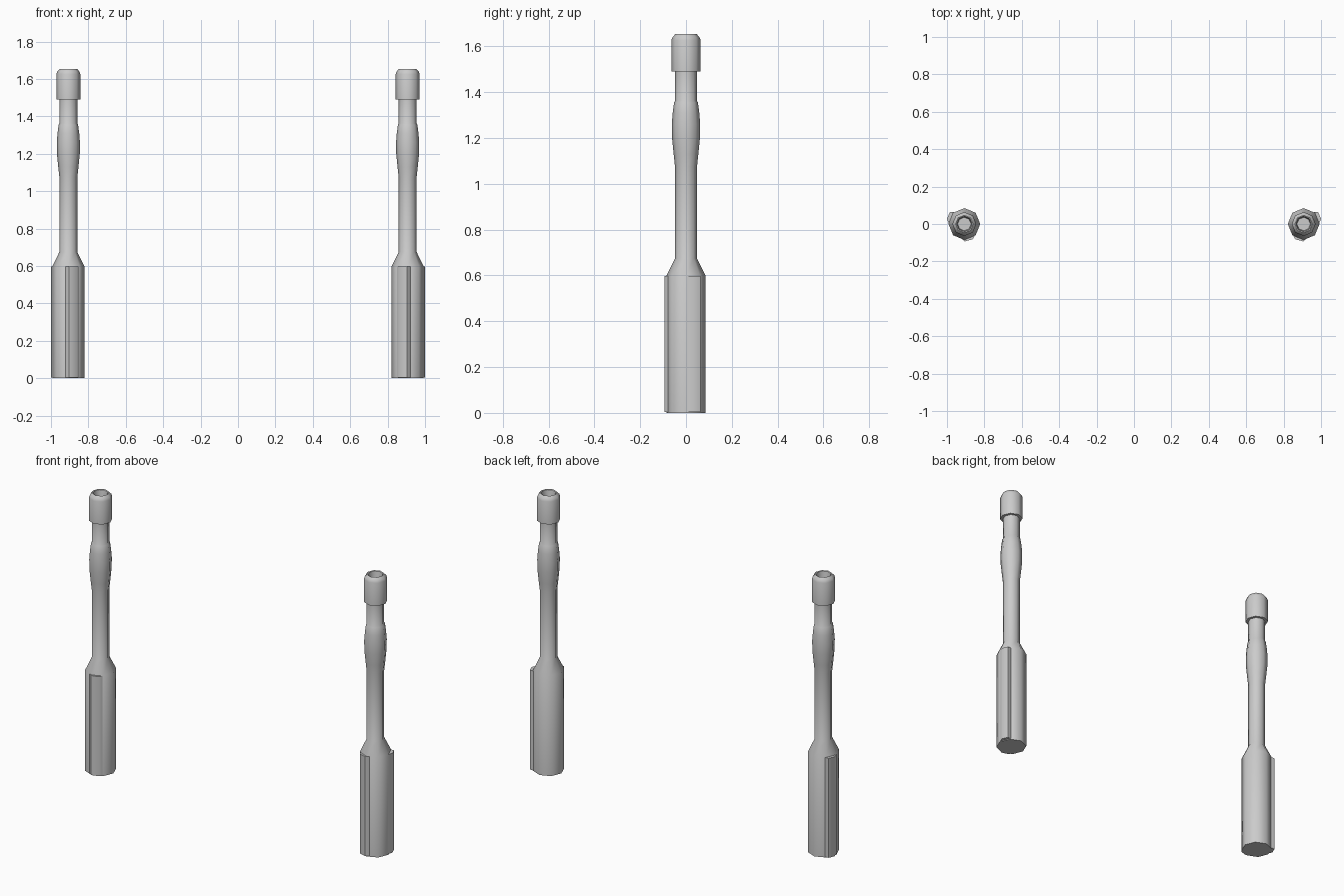
import bpy, bmesh
from math import cos, sin, pi, radians

if "Cube" in bpy.data.objects:
    bpy.data.objects.remove(bpy.data.objects["Cube"])

CX, SIDES = 0.907, 8


def finish(name, bm, side):
    bmesh.ops.recalc_face_normals(bm, faces=bm.faces)
    me = bpy.data.meshes.new(name)
    bm.to_mesh(me)
    bm.free()
    ob = bpy.data.objects.new(name, me)
    ob.location.x = side * CX
    bpy.context.collection.objects.link(ob)
    bpy.context.view_layer.objects.active = ob
    ob.select_set(True)
    bpy.ops.object.shade_smooth_by_angle(angle=radians(47))
    ob.select_set(False)


def lathe(name, profile, side):
    """Eight-sided turned part from (radius, z) pairs, capped at both ends."""
    bm = bmesh.new()
    rings = [[bm.verts.new((r * cos(2 * pi * i / SIDES), r * sin(2 * pi * i / SIDES), z))
              for i in range(SIDES)] for r, z in profile]
    for a, b in zip(rings, rings[1:]):
        for i in range(SIDES):
            j = (i + 1) % SIDES
            bm.faces.new((a[i], a[j], b[j], b[i]))
    bm.faces.new(rings[0][::-1])
    bm.faces.new(rings[-1])
    finish(name, bm, side)


def fin(name, outline, side):
    """Upright rib; x is mirrored so both posts are mirror images."""
    bm = bmesh.new()
    low = [bm.verts.new((-side * x, y, 0.004)) for x, y in outline]
    top = [bm.verts.new((-side * x, y, 0.597)) for x, y in outline]
    bm.faces.new(low[::-1])
    bm.faces.new(top)
    n = len(outline)
    for i in range(n):
        j = (i + 1) % n
        bm.faces.new((low[i], low[j], top[j], top[i]))
    finish(name, bm, side)


for side, tag in ((-1, "left"), (1, "right")):
    # Thick foot, tapered shoulder, slim shaft and swollen grip
    lathe(tag + "_post", [(0.085, 0), (0.085, 0.60), (0.048, 0.675), (0.048, 1.075),
                          (0.054, 1.13), (0.061, 1.20), (0.062, 1.26), (0.058, 1.31),
                          (0.052, 1.355), (0.048, 1.362), (0.048, 1.50)], side)
    # Cap with bevelled rim and hollow top
    lathe(tag + "_cap", [(0.047, 1.49), (0.064, 1.49), (0.064, 1.626), (0.059, 1.64),
                         (0.047, 1.653), (0.041, 1.65), (0.036, 1.61)], side)
    # Ribs on the outer side and the front of the foot
    fin(tag + "_outer_rib", [(-0.03, 0.05), (-0.056, 0.063), (-0.078, 0.063),
                             (-0.093, 0.028), (-0.082, 0.0), (-0.03, 0.0)], side)
    fin(tag + "_front_rib", [(-0.03, -0.05), (-0.022, -0.074), (0.003, -0.093),
                             (0.046, -0.081), (0.058, -0.058), (0.03, -0.03)], side)
